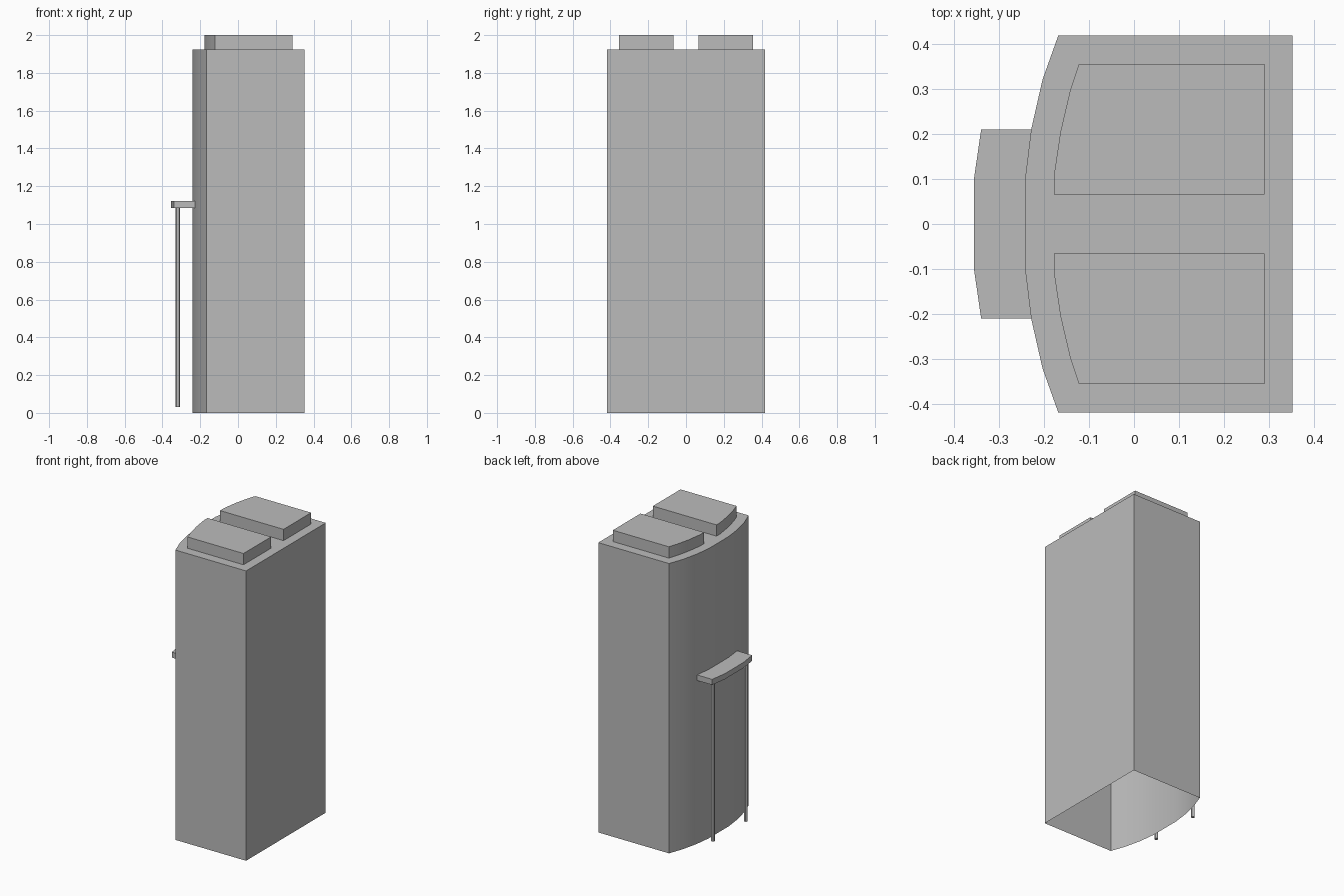
import bpy
import bmesh
import math

cube = bpy.data.objects.get("Cube")
if cube:
    bpy.data.objects.remove(cube, do_unlink=True)

grey = bpy.data.materials.new("light_grey")
grey.use_nodes = True
COLOR = (0.5, 0.5, 0.5, 1)
grey.diffuse_color = COLOR
grey.node_tree.nodes["Principled BSDF"].inputs["Base Color"].default_value = COLOR


def prism(name, outline, bottom, top, open_bottom=False):
    """Extrude a plan outline upward, smoothing only the gentle curve."""
    bm = bmesh.new()
    base = bm.faces.new([bm.verts.new((x, y, bottom)) for x, y in outline])
    result = bmesh.ops.extrude_face_region(bm, geom=[base], use_keep_orig=True)
    moved = [v for v in result["geom"] if isinstance(v, bmesh.types.BMVert)]
    bmesh.ops.translate(bm, verts=moved, vec=(0, 0, top - bottom))
    bmesh.ops.recalc_face_normals(bm, faces=bm.faces)
    if open_bottom:
        low = [f for f in bm.faces if all(v.co.z < bottom + 1e-5 for v in f.verts)]
        bmesh.ops.delete(bm, geom=low, context="FACES_ONLY")
    mesh = bpy.data.meshes.new(name)
    bm.to_mesh(mesh)
    bm.free()
    mesh.materials.append(grey)
    obj = bpy.data.objects.new(name, mesh)
    bpy.context.collection.objects.link(obj)
    bpy.ops.object.select_all(action="DESELECT")
    obj.select_set(True)
    bpy.context.view_layer.objects.active = obj
    bpy.ops.object.shade_smooth_by_angle(angle=math.radians(30))
    return obj


def mirrored(half):
    """Complete a half curve given from the middle outwards, running -y to +y."""
    return [(x, -y) for x, y in reversed(half)] + half


# Tower shell: bowed on the -x side, open underneath
bow = [(-0.241, 0.105), (-0.228, 0.21), (-0.203, 0.32), (-0.168, 0.418)]
prism("tower", mirrored(bow) + [(0.352, 0.418), (0.352, -0.418)], 0, 1.925, True)

# Two roof blocks that follow the bow
block = [(-0.178, 0.065), (-0.178, 0.105), (-0.163, 0.205), (-0.142, 0.295),
         (-0.122, 0.355), (0.289, 0.355), (0.289, 0.065)]
for side, s in (("back", 1), ("front", -1)):
    prism(side + "_roof_block", [(x, s * y) for x, y in block], 1.925, 2.0)

# Entrance canopy against the bowed wall
outer = mirrored([(-0.355, 0.1), (-0.339, 0.21)])
inner = mirrored([(-0.241, 0.105), (-0.228, 0.21)])
prism("canopy", outer + inner[::-1], 1.085, 1.122)

# Slim round canopy posts
SIDES = 12
for side, y in (("back", 0.172), ("front", -0.172)):
    ring = [(-0.319 + 0.0115 * math.cos(2 * math.pi * i / SIDES),
             y + 0.0115 * math.sin(2 * math.pi * i / SIDES)) for i in range(SIDES)]
    post = prism(side + "_canopy_post", ring, 0.03, 1.086)
    for poly in post.data.polygons:
        poly.use_smooth = abs(poly.normal.z) < 0.5
